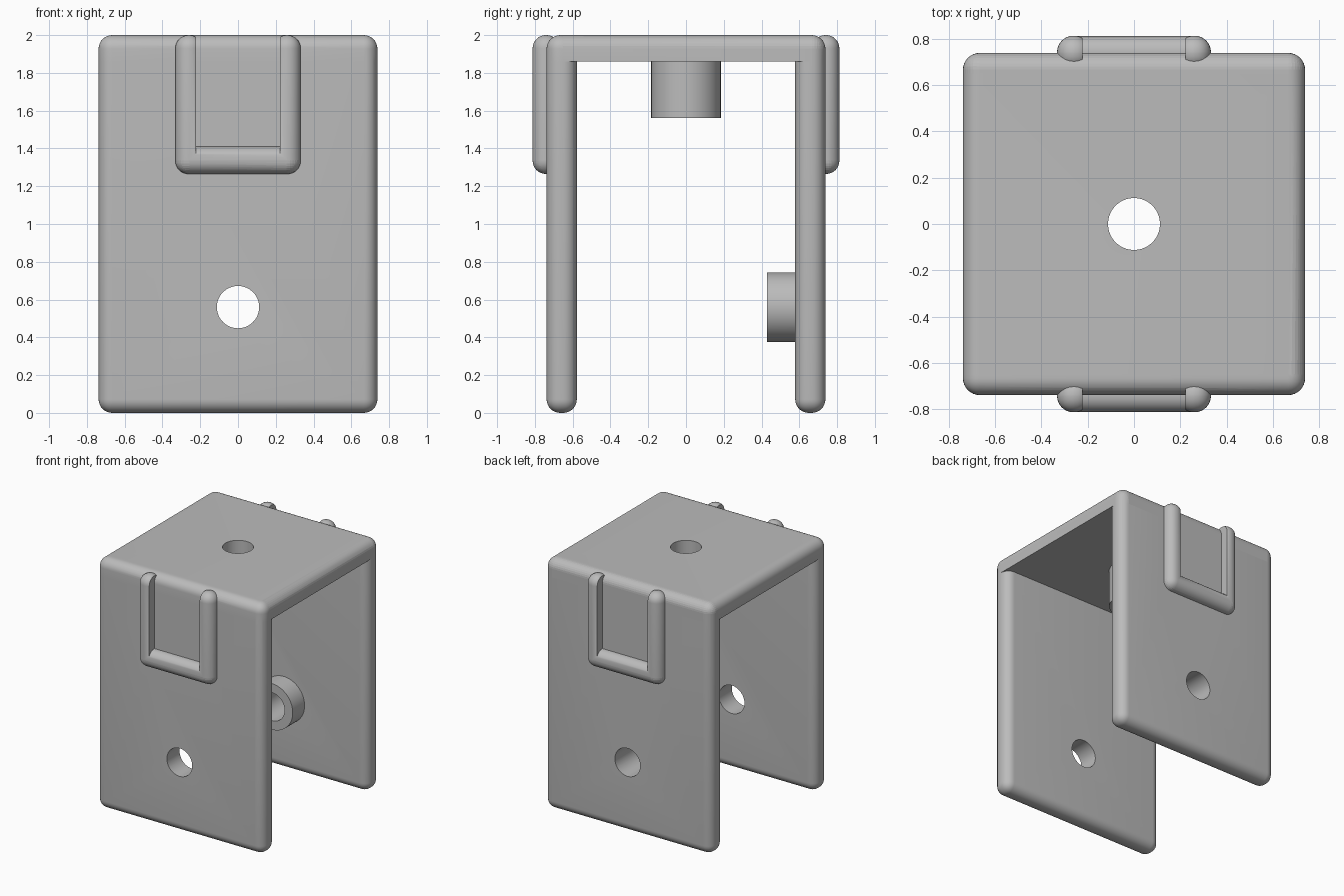
import bpy, bmesh, math
from mathutils import Vector, Matrix

cube = bpy.data.objects.get("Cube")
if cube:
    bpy.data.objects.remove(cube, do_unlink=True)

GREY = (0.5, 0.5, 0.5, 1)
mat = bpy.data.materials.new("plain grey")
mat.use_nodes = True
mat.diffuse_color = GREY
mat.node_tree.nodes["Principled BSDF"].inputs["Base Color"].default_value = GREY


def finish(name, bm):
    mesh = bpy.data.meshes.new(name)
    bm.to_mesh(mesh)
    bm.free()
    mesh.materials.append(mat)
    ob = bpy.data.objects.new(name, mesh)
    bpy.context.collection.objects.link(ob)
    return ob


def rounded_box(name, low, high, radius=0.07, clip=None):
    """Box with round edges, optionally cut flat: clip = (point, outward normal)."""
    low, high = Vector(low), Vector(high)
    bm = bmesh.new()
    bmesh.ops.create_cube(bm, size=1)
    bmesh.ops.scale(bm, vec=high - low, verts=bm.verts)
    bmesh.ops.translate(bm, vec=(low + high) / 2, verts=bm.verts)
    bmesh.ops.bevel(bm, geom=bm.edges[:], offset=radius, segments=8,
                    profile=0.5, affect='EDGES')
    if clip:
        cut = bmesh.ops.bisect_plane(bm, geom=bm.verts[:] + bm.edges[:] + bm.faces[:],
                                     plane_co=clip[0], plane_no=clip[1], clear_outer=True)
        rim = [e for e in cut["geom_cut"] if isinstance(e, bmesh.types.BMEdge)]
        bmesh.ops.contextual_create(bm, geom=rim)
    bmesh.ops.recalc_face_normals(bm, faces=bm.faces)
    return finish(name, bm)


def cylinder(name, radius, start, end):
    start, end = Vector(start), Vector(end)
    axis = end - start
    turn = axis.to_track_quat('Z', 'Y').to_matrix().to_4x4()
    bm = bmesh.new()
    bmesh.ops.create_cone(bm, cap_ends=True, segments=64, radius1=radius, radius2=radius,
                          depth=axis.length,
                          matrix=Matrix.Translation((start + end) / 2) @ turn)
    return finish(name, bm)


def boolean(target, tool, operation):
    mod = target.modifiers.new(operation.lower(), 'BOOLEAN')
    mod.operation = operation
    mod.solver = 'EXACT'
    mod.object = tool
    bpy.context.view_layer.objects.active = target
    bpy.ops.object.modifier_apply(modifier=mod.name)
    bpy.data.objects.remove(tool, do_unlink=True)


W = 0.738       # half width and half depth of the bracket
INNER = 0.578   # inner face of the walls

# Top plate, flat underneath
bracket = rounded_box("bracket", (-W, -W, 1.6), (W, W, 2), 0.072,
                      clip=((0, 0, 1.86), (0, 0, -1)))
parts = []
for side, label in ((-1, "front"), (1, "back")):
    # Side walls
    y0, y1 = sorted((side * W, side * INNER))
    parts.append(rounded_box(label + "_wall", (-W, y0, 0), (W, y1, 2), 0.072))
    # U-shaped rib on the outside of each wall
    y0, y1 = sorted((side * 0.812, side * 0.667))
    parts.append(rounded_box(label + "_rib_bottom", (-0.332, y0, 1.265), (0.332, y1, 1.41)))
    for s in (-1, 1):
        x0, x1 = sorted((s * 0.332, s * 0.187))
        parts.append(rounded_box(label + "_rib_side", (x0, y0, 1.265), (x1, y1, 2),
                                 clip=((s * 0.223, 0, 0), (-s, 0, 0))))

# Bosses under the top and inside the back wall
parts.append(cylinder("top_boss", 0.184, (0, 0, 1.56), (0, 0, 1.93)))
parts.append(cylinder("back_boss", 0.184, (0, 0.428, 0.56), (0, 0.65, 0.56)))
for part in parts:
    boolean(bracket, part, 'UNION')

# Screw holes
boolean(bracket, cylinder("top_hole", 0.112, (0, 0, 1.4), (0, 0, 2.2)), 'DIFFERENCE')
boolean(bracket, cylinder("wall_hole", 0.112, (0, -1, 0.56), (0, 1, 0.56)), 'DIFFERENCE')

bpy.ops.object.select_all(action='DESELECT')
bracket.select_set(True)
bpy.context.view_layer.objects.active = bracket
bpy.ops.object.shade_smooth_by_angle(angle=math.radians(30))
